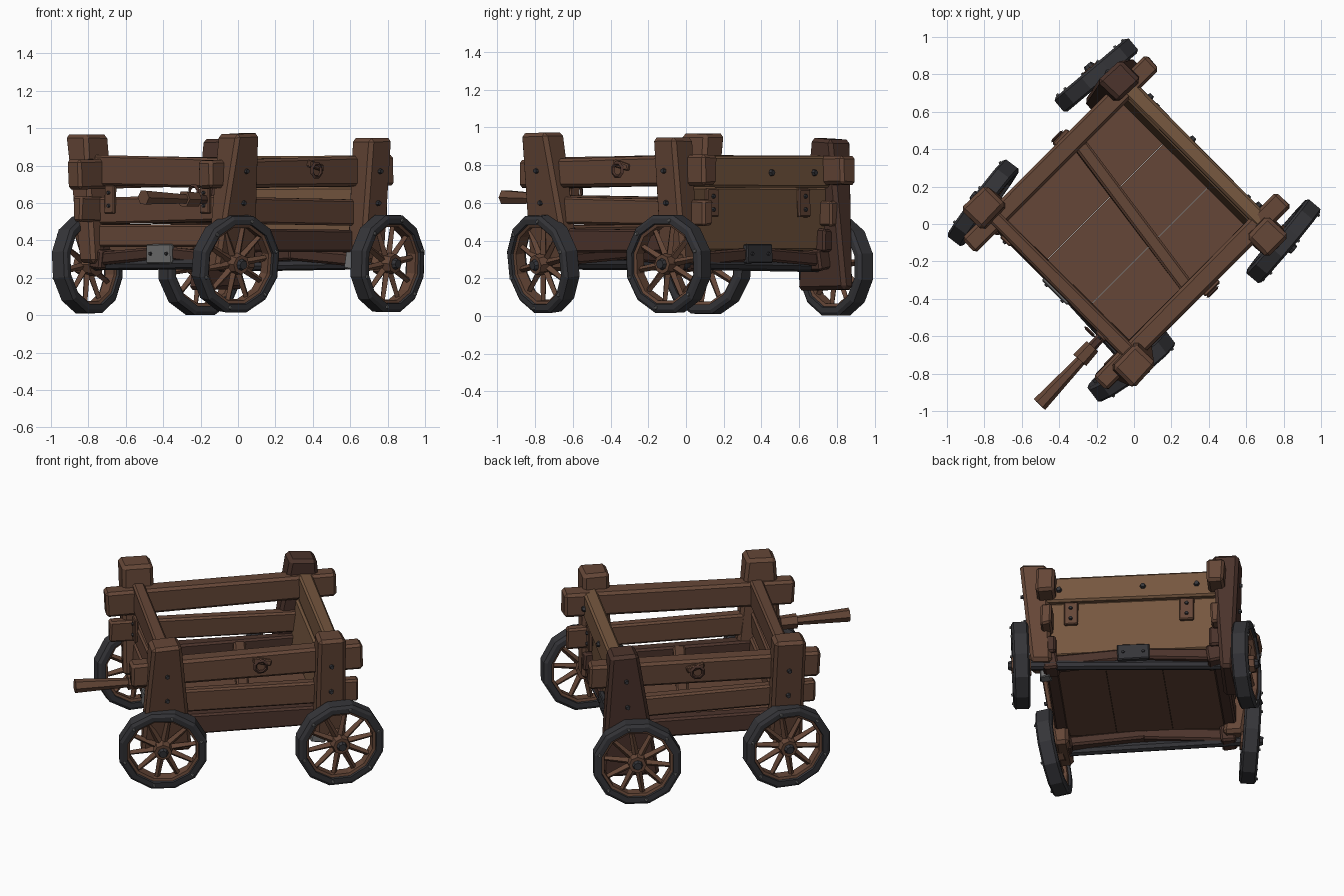
import bpy, bmesh, random
from math import radians, sin, cos, pi
from mathutils import Matrix, Vector, Euler

if "Cube" in bpy.data.objects:
    bpy.data.objects.remove(bpy.data.objects["Cube"])

random.seed(4)
TURN = Matrix.Rotation(radians(45), 4, 'Z')   # the cart stands diagonally on the grid


def material(name, r, g, b):
    m = bpy.data.materials.new(name)
    m.diffuse_color = (r, g, b, 1)
    m.use_nodes = True
    m.node_tree.nodes["Principled BSDF"].inputs["Base Color"].default_value = m.diffuse_color
    return m


WOOD = material("wood", 0.13, 0.062, 0.038)
LIGHT = material("light_wood", 0.18, 0.095, 0.05)
DARK = material("dark_wood", 0.07, 0.033, 0.024)
IRON = material("iron", 0.035, 0.035, 0.04)
STEEL = material("steel", 0.16, 0.16, 0.16)


def emit(name, bm, mat, M=Matrix()):
    bm.transform(TURN @ M)
    bmesh.ops.recalc_face_normals(bm, faces=bm.faces[:])
    me = bpy.data.meshes.new(name)
    bm.to_mesh(me)
    bm.free()
    me.materials.append(mat)
    ob = bpy.data.objects.new(name, me)
    bpy.context.collection.objects.link(ob)


def block(name, loc, size, mat, rot=(0, 0, 0), bev=0.012, jit=0.006, foot=(1, 1), lean=(0, 0), M=Matrix()):
    """Rough-hewn chamfered timber; foot and lean reshape its lower end."""
    bm = bmesh.new()
    bmesh.ops.create_cube(bm, size=1)
    for v in bm.verts:
        low = v.co.z < 0
        v.co = Vector(v.co[i] * size[i] for i in range(3))
        if low:
            v.co.x = v.co.x * foot[0] + lean[0]
            v.co.y = v.co.y * foot[1] + lean[1]
        v.co += Vector(random.uniform(-jit, jit) for _ in range(3))
    if bev:
        bmesh.ops.bevel(bm, geom=bm.edges[:], offset=bev, segments=1, affect='EDGES', profile=0.5)
    e = Euler([radians(a) for a in rot]).to_matrix().to_4x4()
    emit(name, bm, mat, M @ Matrix.Translation(loc) @ e)


def stick(name, p0, p1, r0, r1, mat, seg=8, M=Matrix()):
    p0, p1 = Vector(p0), Vector(p1)
    d = p1 - p0
    bm = bmesh.new()
    bmesh.ops.create_cone(bm, cap_ends=True, segments=seg, radius1=r0, radius2=r1, depth=d.length)
    q = Vector((0, 0, 1)).rotation_difference(d).to_matrix().to_4x4()
    emit(name, bm, mat, M @ Matrix.Translation((p0 + p1) / 2) @ q)


def hoop(name, profile, seg, mat, M):
    """Closed (radius, offset) profile swept round the local y axis."""
    bm = bmesh.new()
    rows = []
    for i in range(seg):
        a = 2 * pi * (i + 0.5) / seg - pi / 2
        rows.append([bm.verts.new((r * cos(a), y, r * sin(a))) for r, y in profile])
    n = len(profile)
    for i in range(seg):
        a, b = rows[i], rows[(i + 1) % seg]
        for j in range(n):
            k = (j + 1) % n
            bm.faces.new((a[j], a[k], b[k], b[j]))
    emit(name, bm, mat, M)


# wheels: centre, yaw, camber
WHEELS = {
    "front": (-0.545, -0.525, 0.277, -8, 7),
    "right": (0.50, -0.63, 0.277, 5, 2),
    "left": (-0.49, 0.65, 0.270, 8, -3),
    "back": (0.42, 0.705, 0.261, -5, 0),
}
for n, (x, y, z, yaw, camber) in WHEELS.items():
    s = 1 if y > 0 else -1
    M = (Matrix.Translation((x, y, z)) @ Matrix.Rotation(radians(yaw), 4, 'Z')
         @ Matrix.Rotation(radians(camber), 4, 'X'))
    hoop(n + "_tyre", [(0.25, -0.05), (0.268, -0.038), (0.268, 0.038), (0.25, 0.05),
                       (0.220, 0.05), (0.214, 0), (0.220, -0.05)], 12, IRON, M)
    hoop(n + "_felloe", [(0.222, -0.036), (0.222, 0.036), (0.202, 0.03), (0.202, -0.03)], 12, WOOD, M)
    for i in range(10):
        a = 2 * pi * i / 10 + 0.15
        d = Vector((cos(a), 0, sin(a)))
        stick(n + "_spoke", d * 0.04, d * 0.21, 0.021, 0.015, WOOD, 4, M)
    stick(n + "_hub", (0, -s * 0.06, 0), (0, s * 0.055, 0), 0.066, 0.052, WOOD, 8, M)
    stick(n + "_hub_cap", (0, s * 0.05, 0), (0, s * 0.075, 0), 0.034, 0.024, IRON, 8, M)
    for i in range(6):
        a = 2 * pi * i / 6 + 0.3
        c = Vector((cos(a) * 0.237, s * 0.045, sin(a) * 0.237))
        stick(n + "_rim_stud", c, c + Vector((0, s * 0.014, 0)), 0.012, 0.008, STEEL, 6, M)

# corner posts: top centre, top and bottom height, width, foot flare, foot offset, material
POSTS = {
    "front": (-0.535, -0.54, 0.97, 0.24, 0.17, (1.8, 0.55), (0.02, 0.08), WOOD),
    "right": (0.455, -0.555, 0.95, 0.28, 0.165, (1.1, 0.8), (0.0, 0.05), WOOD),
    "left": (-0.505, 0.635, 0.97, 0.28, 0.185, (1.1, 0.8), (0.01, -0.08), WOOD),
    "back": (0.485, 0.595, 0.94, 0.14, 0.16, (2.2, 0.55), (-0.04, 0.01), DARK),
}
for n, (x, y, top, z0, w, foot, lean, mat) in POSTS.items():
    s = 1 if y > 0 else -1
    block(n + "_post", (x, y, (top + z0) / 2), (w, 0.16, top - z0), mat, bev=0.02, foot=foot, lean=lean)
    for z in (0.60, 0.77):
        t = (top - z) / (top - z0)
        yo = y + lean[1] * t + s * (0.075 * (1 - t + t * foot[1]))
        stick(n + "_post_bolt", (x + lean[0] * t, yo - s * 0.01, z), (x + lean[0] * t, yo + s * 0.022, z),
              0.018, 0.012, IRON, 6)

# long sides: heavy top rail passing inside the posts, and two lower boards
for n, s, y, u, mu in (("near", -1, -0.472, -0.035, 0.01), ("far", 1, 0.54, -0.01, -0.05)):
    block(n + "_top_rail", (u, y, 0.765), (1.39, 0.105, 0.155), WOOD, rot=(0, -0.8, 0), bev=0.016)
    block(n + "_middle_board", (mu, y, 0.555), (1.26, 0.07, 0.135), WOOD, rot=(0, 0.8, 0))
    block(n + "_sill_board", (0, y - s * 0.01, 0.40), (1.08, 0.075, 0.12), DARK)
    # hanging ring with its clasp
    face = y + s * 0.06
    block(n + "_ring_clasp", (0.05, face, 0.80), (0.11, 0.03, 0.035), WOOD, rot=(0, 15, 0), bev=0.006, jit=0.003)
    hoop(n + "_ring", [(0.034, -0.008), (0.048, 0), (0.034, 0.008), (0.026, 0)], 8, DARK,
         Matrix.Translation((0.04, face + s * 0.022, 0.775)))

# open end with the handle
block("open_end_top_rail", (-0.505, 0.05, 0.765), (0.075, 1.14, 0.165), WOOD, rot=(1, 0, 0))
block("open_end_middle_board", (-0.505, 0.05, 0.565), (0.06, 1.12, 0.145), WOOD, rot=(-0.8, 0, 0))
block("open_end_sill", (-0.50, 0.05, 0.425), (0.085, 1.04, 0.115), WOOD)

# closed end: plank above a solid panel leaning outward
block("closed_end_top_plank", (0.495, 0.03, 0.765), (0.085, 1.12, 0.17), LIGHT)
block("closed_end_panel", (0.475, 0.03, 0.515), (0.07, 1.04, 0.335), LIGHT, lean=(-0.03, 0))
for y in (-0.33, 0.36):
    block("closed_end_cleat", (0.522, y, 0.60), (0.025, 0.085, 0.15), WOOD, bev=0.006, jit=0.003)
    for z in (0.565, 0.635):
        stick("cleat_bolt", (0.53, y, z), (0.546, y, z), 0.014, 0.01, IRON, 6)
for y in (-0.4, 0.10, 0.42):
    stick("top_plank_bolt", (0.53, y, 0.76), (0.556, y, 0.76), 0.022, 0.014, IRON, 6)
for y in (-0.30, 0.42):
    block("open_end_cleat", (-0.545, y, 0.62), (0.025, 0.07, 0.15), WOOD, bev=0.006, jit=0.003)
    for z in (0.585, 0.655):
        stick("cleat_bolt", (-0.552, y, z), (-0.567, y, z), 0.012, 0.009, IRON, 6)

# floor with a slanting cross rib
for i in range(3):
    block("floor_board", (-0.01, -0.31 + i * 0.335, 0.37), (0.94, 0.333, 0.045), WOOD, bev=0, jit=0)
block("floor_rib", (0.03, 0.03, 0.42), (0.075, 0.95, 0.08), WOOD, rot=(0, 0, -8))

# axles and bracketed bolsters underneath
for n, x, s, wa, wb in (("front", -0.50, -1, "front", "left"), ("rear", 0.455, 1, "right", "back")):
    a, b = Vector(WHEELS[wa][:3]), Vector(WHEELS[wb][:3])
    stick(n + "_axle", a, b, 0.03, 0.03, IRON, 8)
    for k, y in ((1, -0.22), (-1, 0.28)):
        block(n + "_bolster", (x, y, 0.315), (0.09, 0.54, 0.07), DARK, rot=(k * 4, 0, 0))
    block(n + "_bolster_plate", (x + s * 0.045, 0.04, 0.33), (0.03, 0.19, 0.10), STEEL if s < 0 else IRON,
          bev=0.006, jit=0.003)
    for y in (-0.02, 0.10):
        stick("plate_bolt", (x + s * 0.055, y, 0.33), (x + s * 0.07, y, 0.33), 0.012, 0.009, IRON, 6)
    for y in (-0.46, 0.52):
        block(n + "_axle_block", (x, y, 0.30), (0.13, 0.09, 0.11), DARK, rot=(8, 0, 0))
# iron strap near the right wheel
block("axle_strap", (0.40, -0.49, 0.30), (0.09, 0.06, 0.12), STEEL, rot=(0, 10, 0), bev=0.006)

# pull handle
stick("handle_shaft", (-0.48, -0.30, 0.615), (-0.72, -0.31, 0.622), 0.026, 0.026, DARK, 6)
stick("handle_collar", (-0.62, -0.305, 0.62), (-0.72, -0.31, 0.622), 0.042, 0.046, WOOD, 6)
stick("handle_grip", (-0.72, -0.315, 0.622), (-1.04, -0.325, 0.630), 0.028, 0.042, WOOD, 6)
hoop("handle_ring", [(0.03, -0.008), (0.044, 0), (0.03, 0.008), (0.022, 0)], 8, DARK,
     Matrix.Translation((-0.575, -0.24, 0.66)) @ Matrix.Rotation(radians(90), 4, 'Z'))
